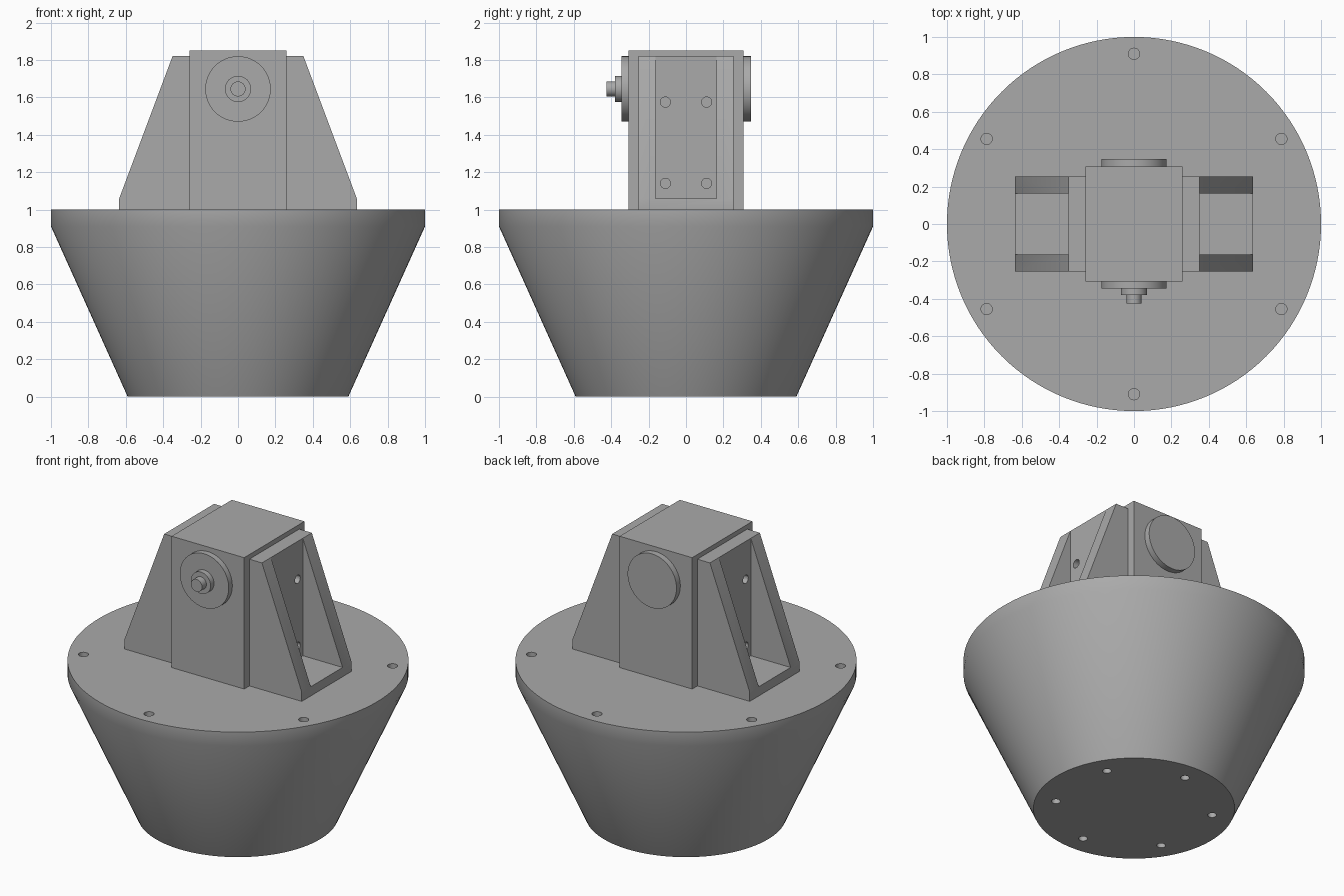
import bpy, bmesh
from math import radians, cos, sin, pi
from mathutils import Matrix, Vector

cube = bpy.data.objects.get("Cube")
if cube:
    bpy.data.objects.remove(cube, do_unlink=True)

grey = bpy.data.materials.new("plain grey")
grey.use_nodes = True
COLOUR = (0.4, 0.4, 0.4, 1)
grey.diffuse_color = COLOUR
grey.node_tree.nodes["Principled BSDF"].inputs["Base Color"].default_value = COLOUR


def finish(name, bm):
    bmesh.ops.recalc_face_normals(bm, faces=bm.faces)
    mesh = bpy.data.meshes.new(name)
    bm.to_mesh(mesh)
    bm.free()
    mesh.materials.append(grey)
    obj = bpy.data.objects.new(name, mesh)
    bpy.context.collection.objects.link(obj)
    return obj


def activate(obj):
    bpy.ops.object.select_all(action='DESELECT')
    obj.select_set(True)
    bpy.context.view_layer.objects.active = obj


def smooth(obj):
    activate(obj)
    bpy.ops.object.shade_smooth_by_angle(angle=radians(30))


def add_cylinder(bm, centre, radius, depth, axis, segments=32):
    turn = Vector((0, 0, 1)).rotation_difference(Vector(axis)).to_matrix().to_4x4()
    bmesh.ops.create_cone(bm, cap_ends=True, segments=segments, radius1=radius,
                          radius2=radius, depth=depth,
                          matrix=Matrix.Translation(centre) @ turn)


def drill(obj, holes):
    """Cut round holes, each given as (centre, radius, depth, axis)."""
    bm = bmesh.new()
    for hole in holes:
        add_cylinder(bm, *hole)
    cutter = finish("hole_cutter", bm)
    cutter.hide_render = True
    mod = obj.modifiers.new("holes", 'BOOLEAN')
    mod.operation = 'DIFFERENCE'
    mod.solver = 'EXACT'
    mod.object = cutter
    activate(obj)
    bpy.ops.object.modifier_apply(modifier=mod.name)
    bpy.data.objects.remove(cutter, do_unlink=True)


def lathe(name, profile, segments=128):
    """Closed solid of revolution about z from (radius, z) points."""
    bm = bmesh.new()
    rings = [[bm.verts.new((r * cos(2 * pi * i / segments), r * sin(2 * pi * i / segments), z))
              for i in range(segments)] for r, z in profile]
    for low, high in zip(rings, rings[1:]):
        for i in range(segments):
            j = (i + 1) % segments
            bm.faces.new((low[i], low[j], high[j], high[i]))
    bm.faces.new(rings[0])
    bm.faces.new(rings[-1])
    return finish(name, bm)


def prism(name, outline, y0, y1):
    """Extrude an (x, z) outline from y0 to y1."""
    bm = bmesh.new()
    face = bm.faces.new([bm.verts.new((x, y0, z)) for x, z in outline])
    ext = bmesh.ops.extrude_face_region(bm, geom=[face])
    verts = [v for v in ext["geom"] if isinstance(v, bmesh.types.BMVert)]
    bmesh.ops.translate(bm, verts=verts, vec=(0, y1 - y0, 0))
    return finish(name, bm)


# Tapered round base with a ring of bolt holes on each end
base = lathe("tapered_base", [(0.59, 0), (1, 0.91), (1, 1)])
bolt_holes = []
for k in range(6):
    a = radians(30 + 60 * k)
    bolt_holes.append(((0.91 * cos(a), 0.91 * sin(a), 1), 0.03, 0.2, (0, 0, 1)))
    bolt_holes.append(((0.465 * cos(a), 0.465 * sin(a), 0), 0.026, 0.2, (0, 0, 1)))
drill(base, bolt_holes)
smooth(base)

# Central block
prism("central_block", [(-0.26, 1), (0.26, 1), (0.26, 1.85), (-0.26, 1.85)], -0.308, 0.308)

# Side brackets: back plate, foot and two sloping gussets in one body
for side, s in (("left", 1), ("right", -1)):
    bracket = prism(side + "_bracket",
                    [(s * x, z) for x, z in
                     ((0.26, 1), (0.635, 1), (0.635, 1.06), (0.35, 1.82), (0.26, 1.82))],
                    -0.255, 0.255)
    pocket = prism("pocket_cutter",
                   [(s * x, z) for x, z in ((0.35, 1.06), (0.8, 1.06), (0.8, 2), (0.35, 2))],
                   -0.163, 0.163)
    pocket.hide_render = True
    mod = bracket.modifiers.new("pocket", 'BOOLEAN')
    mod.operation = 'DIFFERENCE'
    mod.solver = 'EXACT'
    mod.object = pocket
    activate(bracket)
    bpy.ops.object.modifier_apply(modifier=mod.name)
    bpy.data.objects.remove(pocket, do_unlink=True)
    drill(bracket, [((s * 0.31, y, z), 0.027, 0.16, (1, 0, 0))
                    for y in (-0.11, 0.11) for z in (1.14, 1.575)])
    smooth(bracket)

# Round caps and stepped shaft on the block
for name, radius, y0, y1 in (("front_cap", 0.175, -0.345, -0.3),
                             ("shaft_collar", 0.07, -0.38, -0.34),
                             ("shaft_pin", 0.04, -0.425, -0.375),
                             ("back_cap", 0.175, 0.3, 0.347)):
    bm = bmesh.new()
    add_cylinder(bm, (0, (y0 + y1) / 2, 1.645), radius, y1 - y0, (0, 1, 0), 64)
    smooth(finish(name, bm))
